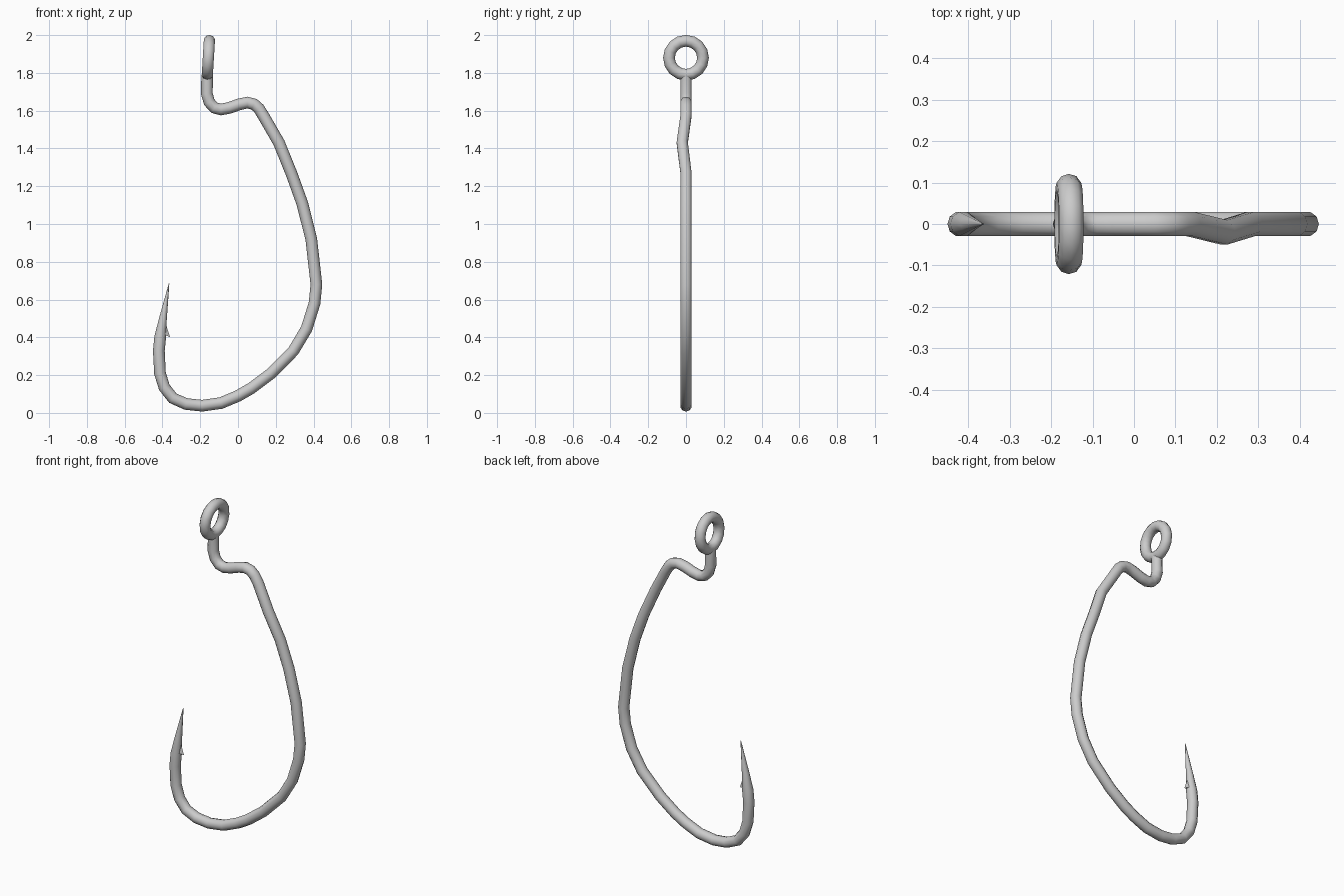
import bpy, bmesh
from math import pi, sin, cos
from mathutils import Vector

if "Cube" in bpy.data.objects:
    bpy.data.objects.remove(bpy.data.objects["Cube"])

SIDES = 10
R = 0.031


def finish(name, bm, angle):
    bmesh.ops.recalc_face_normals(bm, faces=bm.faces)
    mesh = bpy.data.meshes.new(name)
    bm.to_mesh(mesh)
    bm.free()
    ob = bpy.data.objects.new(name, mesh)
    bpy.context.collection.objects.link(ob)
    smooth(ob, angle)


def smooth(ob, angle):
    bpy.ops.object.select_all(action='DESELECT')
    ob.select_set(True)
    bpy.context.view_layer.objects.active = ob
    bpy.ops.object.shade_smooth_by_angle(angle=angle)


def sweep(name, path):
    """Round wire through (x, y, z, radius) stations lying near the XZ plane."""
    bm = bmesh.new()
    pts = [Vector(p[:3]) for p in path]
    rings = []
    for i, p in enumerate(pts):
        a = (p - pts[i - 1]).normalized() if i else Vector()
        b = (pts[i + 1] - p).normalized() if i < len(pts) - 1 else Vector()
        t = a + b
        t.y = 0
        t.normalize()
        side, n = Vector((0, 1, 0)), Vector((t.z, 0, -t.x))
        r = path[i][3]
        rings.append([bm.verts.new(p + r * (cos(2 * pi * k / SIDES) * n + sin(2 * pi * k / SIDES) * side))
                      for k in range(SIDES)])
    for u, v in zip(rings, rings[1:]):
        for k in range(SIDES):
            j = (k + 1) % SIDES
            bm.faces.new((u[k], u[j], v[j], v[k]))
    bm.faces.new(rings[0])
    bm.faces.new(rings[-1])
    finish(name, bm, 0.75)


# Wire: offset shank, wide bend and tapered point (x, z)
shank = [(-.163, 1.79), (-.165, 1.69), (-.152, 1.645), (-.125, 1.615), (-.09, 1.606),
         (-.045, 1.615), (.005, 1.633), (.05, 1.643), (.085, 1.634), (.11, 1.612), (.135, 1.572)]
bend = [(.282, 1.27), (.34, 1.11), (.388, .92), (.415, .68), (.405, .58), (.363, .445),
        (.293, .328), (.17, .205), (.07, .13), (0, .09), (-.09, .052), (-.19, .038),
        (-.275, .047), (-.345, .078), (-.39, .135), (-.413, .21), (-.419, .33), (-.412, .4)]
path = [(x, 0, z, R) for x, z in shank]
path += [(.217, -.02, 1.43, R)]
path += [(x, 0, z, R) for x, z in bend]
path += [(-.398, 0, .495, .021), (-.365, 0, .685, .0015)]
sweep("hook_wire", path)

# Barb on the inner side of the point
bm = bmesh.new()
tip, top, left, right = [bm.verts.new(c) for c in
                         [(-.36, 0, .402), (-.388, 0, .49), (-.398, .018, .415), (-.398, -.018, .415)]]
for f in ((tip, top, left), (tip, right, top), (tip, left, right), (top, right, left)):
    bm.faces.new(f)
finish("barb", bm, 0.5)

# Line eye
bpy.ops.mesh.primitive_torus_add(major_segments=16, minor_segments=10, major_radius=.09,
                                 minor_radius=.031, location=(-.157, 0, 1.88),
                                 rotation=(0, pi / 2 + .06, 0))
eye = bpy.context.object
eye.name = "line_eye"
smooth(eye, 0.9)
